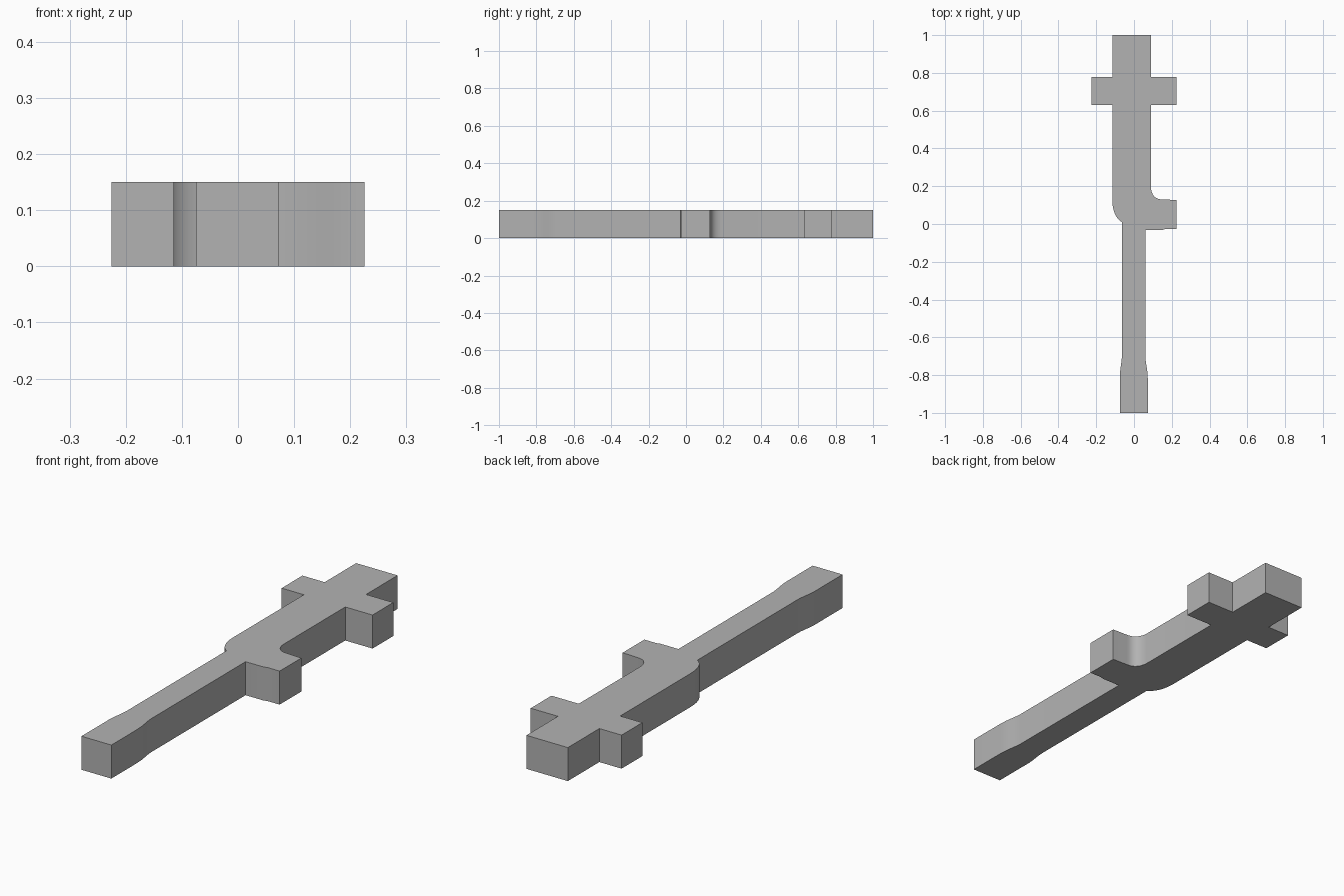
import bpy
import bmesh
from mathutils import Vector

HEIGHT = 0.15

cube = bpy.data.objects.get("Cube")
if cube:
    bpy.data.objects.remove(cube, do_unlink=True)

grey = bpy.data.materials.new("plain grey")
grey.use_nodes = True
colour = (0.45, 0.45, 0.45, 1)
grey.diffuse_color = colour
grey.node_tree.nodes["Principled BSDF"].inputs["Base Color"].default_value = colour


def curve(a, b, c, d, steps=10):
    """Points of a cubic curve from a to d, pulled towards b and c."""
    a, b, c, d = map(Vector, (a, b, c, d))
    points = []
    for i in range(steps + 1):
        t = i / steps
        s = 1 - t
        points.append(a * s**3 + b * 3 * s * s * t + c * 3 * s * t * t + d * t**3)
    return points


# Handle with a flared end, right-hand edge
outline = [(-0.075, -1), (0.073, -1), (0.073, -0.82)]
outline += curve((0.072, -0.8), (0.07, -0.76), (0.062, -0.74), (0.06, -0.7), 6)
# Side arm with a rounded inner corner
outline += [(0.06, -0.032), (0.15, -0.032), (0.165, -0.027), (0.225, -0.027), (0.225, 0.127)]
outline += curve((0.15, 0.13), (0.115, 0.13), (0.094, 0.15), (0.09, 0.19))
# Crossbar and square tip
outline += [(0.09, 0.63), (0.225, 0.63), (0.225, 0.777), (0.09, 0.777),
            (0.09, 1), (-0.115, 1), (-0.115, 0.777), (-0.225, 0.777),
            (-0.225, 0.63), (-0.115, 0.63)]
# Rounded heel and left-hand edge of the handle
outline += curve((-0.115, 0.13), (-0.115, 0.08), (-0.1, 0.03), (-0.064, 0.01))
outline += curve((-0.064, -0.7), (-0.066, -0.74), (-0.073, -0.76), (-0.075, -0.8), 6)

# Extrude the outline into one solid bar
bm = bmesh.new()
base = bm.faces.new([bm.verts.new((x, y, 0)) for x, y in outline])
top = bmesh.ops.extrude_face_region(bm, geom=[base], use_keep_orig=True)
raised = [g for g in top["geom"] if isinstance(g, bmesh.types.BMVert)]
bmesh.ops.translate(bm, vec=(0, 0, HEIGHT), verts=raised)
bmesh.ops.recalc_face_normals(bm, faces=bm.faces)
bmesh.ops.triangulate(bm, faces=[f for f in bm.faces if len(f.verts) > 4])

mesh = bpy.data.meshes.new("barred_handle")
bm.to_mesh(mesh)
bm.free()
mesh.materials.append(grey)
bar = bpy.data.objects.new("barred_handle", mesh)
bpy.context.collection.objects.link(bar)

bpy.ops.object.select_all(action="DESELECT")
bar.select_set(True)
bpy.context.view_layer.objects.active = bar
bpy.ops.object.shade_smooth_by_angle()
